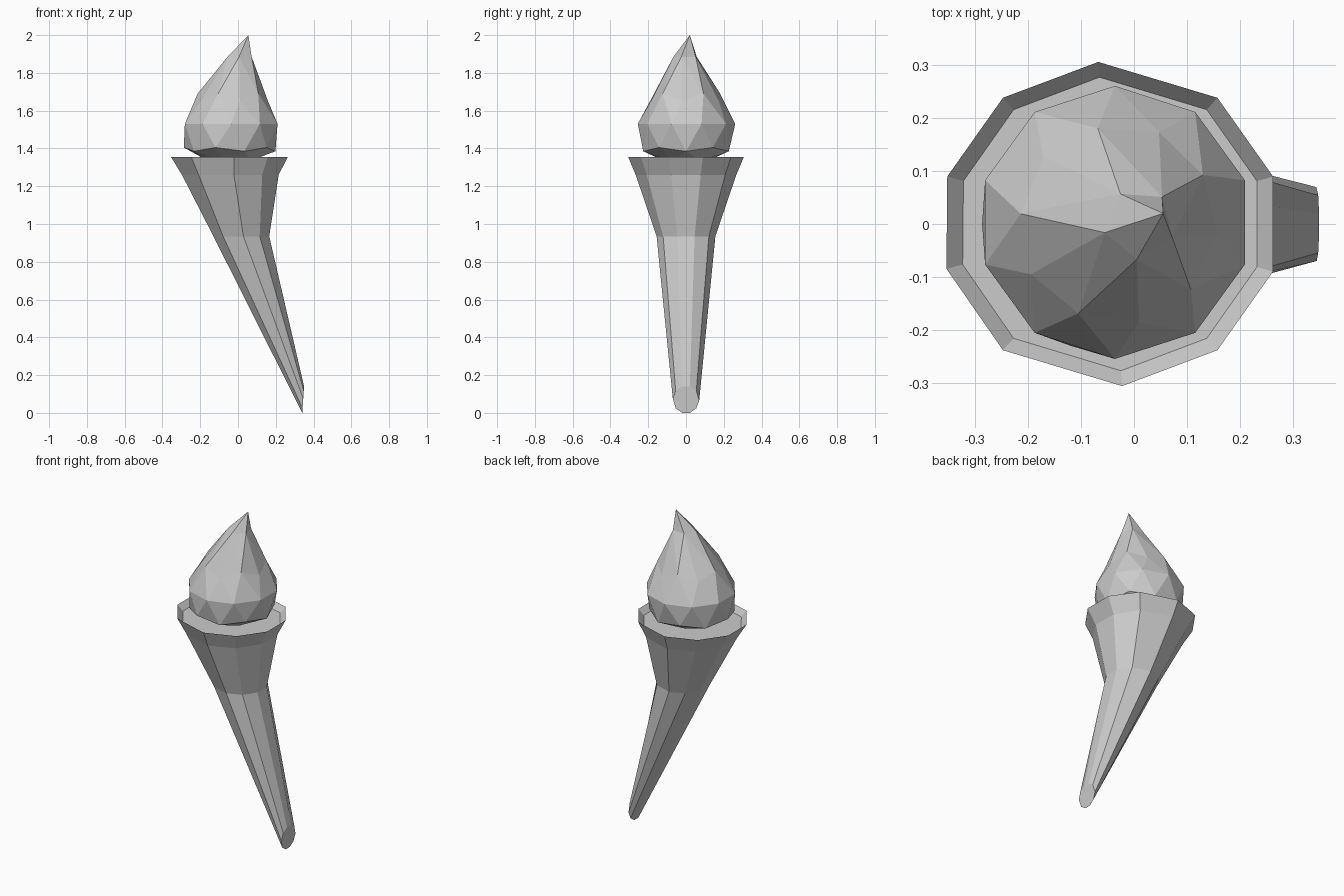
import bpy, bmesh
from math import sin, cos, radians, atan2, hypot

if "Cube" in bpy.data.objects:
    bpy.data.objects.remove(bpy.data.objects["Cube"])

# Slightly uneven ten-sided cross-section shared by every ring
ANGLES = [radians(a) for a in (17, 51, 94, 129, 163, 196, 231, 274, 309, 343)]


def finish(bm, name):
    bmesh.ops.recalc_face_normals(bm, faces=bm.faces)
    mesh = bpy.data.meshes.new(name)
    bm.to_mesh(mesh)
    bm.free()
    obj = bpy.data.objects.new(name, mesh)
    bpy.context.collection.objects.link(obj)
    return obj


def level_ring(cx, z, rx, ry):
    return [(cx + rx * cos(a), ry * sin(a), z) for a in ANGLES]


# Torch body: upright end cap, bent handle, flared cup, rim and recessed floor
end_cap = [(0.345 + 0.005 * cos(a), 0.07 * sin(a), 0.0703 + 0.0735 * cos(a))
           for a in ANGLES]
rings = [
    end_cap,
    level_ring(0.018, 0.935, 0.154, 0.156),
    level_ring(-0.04, 1.26, 0.267, 0.267),
    level_ring(-0.045, 1.355, 0.322, 0.307),
    level_ring(-0.045, 1.32, 0.290, 0.278),
]
bm = bmesh.new()
loops = [[bm.verts.new(p) for p in ring] for ring in rings]
for low, high in zip(loops, loops[1:]):
    for i in range(10):
        j = (i + 1) % 10
        bm.faces.new((low[i], low[j], high[j], high[i]))
bm.faces.new(loops[0][::-1])
bm.faces.new(loops[-1])
finish(bm, "torch_body")

# Flame: low-poly sphere, each layer reshaped as (z, centre x, centre y, radius, twist)
LAYERS = {
    10: (2.00, 0.055, 0.02, 0.0, 0),
    9: (1.885, 0.01, 0.0, 0.067, -22),
    5: (1.69, -0.03, 0.0, 0.185, -6),
    4: (1.65, -0.03, 0.0, 0.19, -6),
    0: (1.53, -0.036, 0.003, 0.258, 0),
    -4: (1.405, -0.045, 0.0, 0.242, 0),
    -5: (1.385, -0.04, 0.0, 0.238, 0),
    -9: (1.335, -0.035, 0.0, 0.125, 0),
    -10: (1.31, -0.035, 0.0, 0.0, 0),
}
bm = bmesh.new()
bmesh.ops.create_icosphere(bm, subdivisions=2, radius=1)
for v in bm.verts:
    z, cx, cy, r, twist = LAYERS[round(v.co.z * 10)]
    a = atan2(v.co.y, v.co.x) + radians(twist)
    v.co = (cx + r * cos(a), cy + r * sin(a), z)
finish(bm, "flame")
